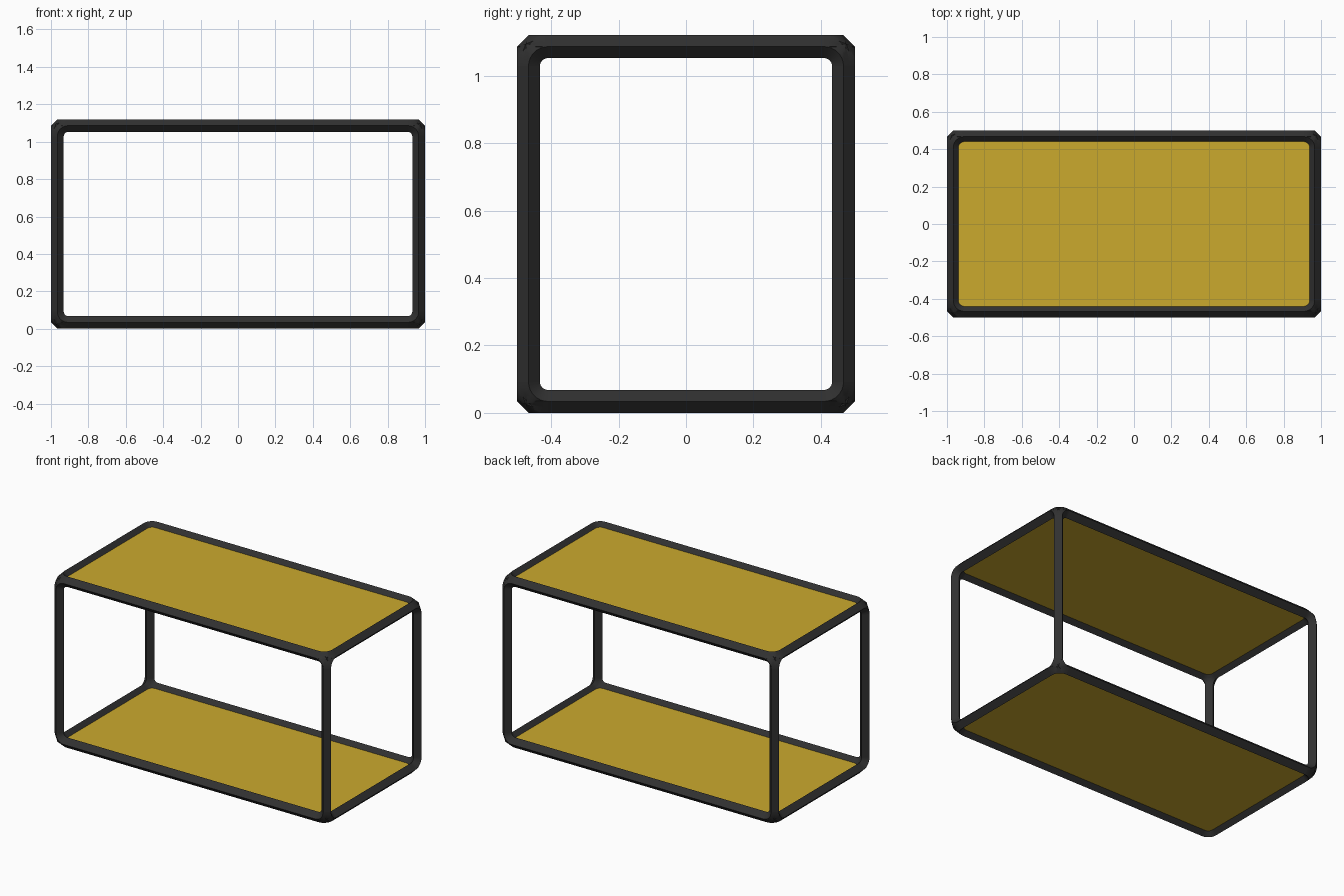
import bpy, bmesh, math
from mathutils import Vector

cube = bpy.data.objects.get("Cube")
if cube:
    bpy.data.objects.remove(cube, do_unlink=True)

# Axis lines of the frame, tube radius and elbow bend radius
AX, AY = 0.966, 0.467
LOW, HIGH = 0.034, 1.086
MID = (LOW + HIGH) / 2
HALF = (HIGH - LOW) / 2
R, BEND = 0.034, 0.058
PANEL = 0.014
STEPS = 8


def make_material(name, rgb):
    mat = bpy.data.materials.new(name)
    mat.use_nodes = True
    mat.diffuse_color = (*rgb, 1)
    bsdf = mat.node_tree.nodes["Principled BSDF"]
    bsdf.inputs["Base Color"].default_value = (*rgb, 1)
    bsdf.inputs["Roughness"].default_value = 0.6
    return mat


black = make_material("black_frame", (0.03, 0.03, 0.03))
yellow = make_material("yellow_panel", (0.6, 0.4, 0.027))


def finish(bm, name, mat, smooth=False):
    bmesh.ops.remove_doubles(bm, verts=bm.verts, dist=1e-5)
    bmesh.ops.recalc_face_normals(bm, faces=bm.faces)
    mesh = bpy.data.meshes.new(name)
    bm.to_mesh(mesh)
    bm.free()
    mesh.materials.append(mat)
    obj = bpy.data.objects.new(name, mesh)
    bpy.context.collection.objects.link(obj)
    if smooth:
        bpy.ops.object.select_all(action="DESELECT")
        obj.select_set(True)
        bpy.context.view_layer.objects.active = obj
        bpy.ops.object.shade_smooth_by_angle(angle=math.radians(25))
    return obj


def sweep(bm, rings):
    """Skin a list of diamond rings and close both ends."""
    loops = [[bm.verts.new(p) for p in ring] for ring in rings]
    for a, b in zip(loops, loops[1:]):
        for i in range(4):
            j = (i + 1) % 4
            bm.faces.new((a[i], a[j], b[j], b[i]))
    bm.faces.new(loops[0])
    bm.faces.new(loops[-1])


def unit(axis):
    return Vector([float(k == axis) for k in range(3)])


def add_tube(name, axis, centre, half_length):
    u, v, w = (unit((axis + k) % 3) for k in range(3))
    ring = [v * R, w * R, -v * R, -w * R]
    bm = bmesh.new()
    sweep(bm, [[centre + u * s * half_length + p for p in ring] for s in (-1, 1)])
    finish(bm, name, black)


def elbow_rings(axis):
    """Quarter bend in the plane across the given axis."""
    n, u, v = (unit((axis + k) % 3) for k in range(3))
    rings = []
    for k in range(STEPS + 1):
        t = math.pi / 2 * k / STEPS
        d = u * math.cos(t) + v * math.sin(t)
        c = -BEND * (u + v) + BEND * d
        rings.append([c + d * R, c + n * R, c - d * R, c - n * R])
    return rings


def add_corner(name, centre, signs):
    bm = bmesh.new()
    crest = []
    # Three bends meet, and a faceted cap closes the outside between them
    for axis in (0, 2, 1):
        rings = elbow_rings(axis)
        sweep(bm, rings)
        crest += [ring[1] for ring in reversed(rings)]
    peak = bm.verts.new((0.008, 0.008, 0.008))
    rim = [bm.verts.new(p) for p in crest]
    for i, vert in enumerate(rim):
        bm.faces.new((peak, vert, rim[(i + 1) % len(rim)]))
    for vert in bm.verts:
        vert.co = centre + Vector([a * s for a, s in zip(vert.co, signs)])
    finish(bm, name, black, smooth=True)


def add_panel(name, z):
    bm = bmesh.new()
    bmesh.ops.create_cube(bm, size=1)
    bmesh.ops.scale(bm, vec=(2 * AX, 2 * AY, PANEL), verts=bm.verts)
    bmesh.ops.translate(bm, vec=(0, 0, z), verts=bm.verts)
    finish(bm, name, yellow)


SIDES = ((-1, "right"), (1, "left"))
DEPTHS = ((-1, "front"), (1, "back"))
LEVELS = ((-1, "lower"), (1, "upper"))

# Rails and panels of both levels
for sz, level in LEVELS:
    z = MID + sz * HALF
    add_panel(level + "_panel", z)
    for sy, depth in DEPTHS:
        add_tube(f"{level}_{depth}_rail", 0, Vector((0, sy * AY, z)), AX - BEND)
    for sx, side in SIDES:
        add_tube(f"{level}_{side}_rail", 1, Vector((sx * AX, 0, z)), AY - BEND)

# Posts and corner fittings
for sx, side in SIDES:
    for sy, depth in DEPTHS:
        add_tube(f"{depth}_{side}_post", 2, Vector((sx * AX, sy * AY, MID)), HALF - BEND)
        for sz, level in LEVELS:
            add_corner(f"{level}_{depth}_{side}_corner",
                       Vector((sx * AX, sy * AY, MID + sz * HALF)), (sx, sy, sz))
